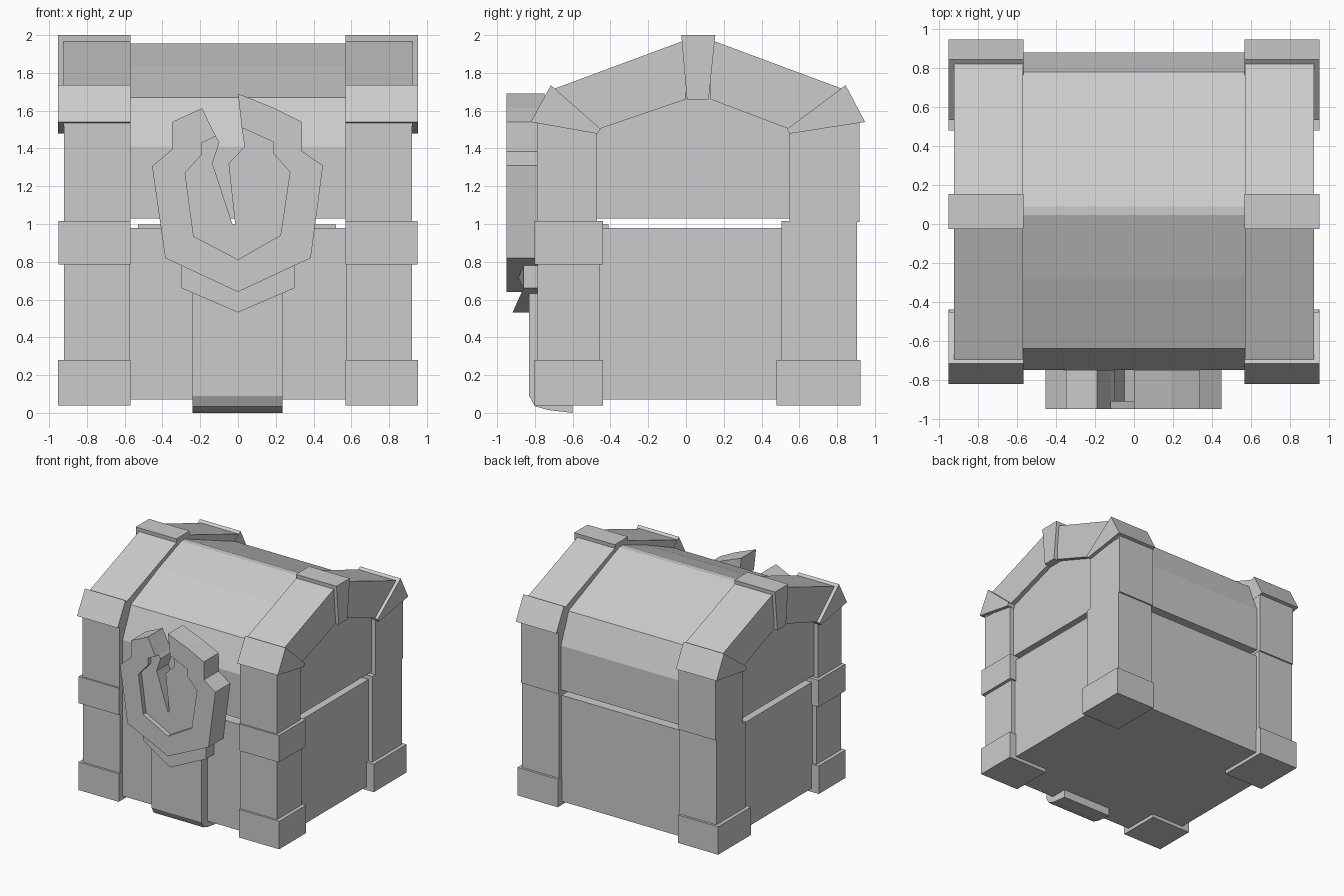
import bpy, bmesh

cube = bpy.data.objects.get("Cube")
if cube:
    bpy.data.objects.remove(cube, do_unlink=True)

GREY = (0.6, 0.6, 0.6, 1)
mat = bpy.data.materials.new("plain grey")
mat.use_nodes = True
mat.diffuse_color = GREY
bsdf = next(n for n in mat.node_tree.nodes if n.type == 'BSDF_PRINCIPLED')
bsdf.inputs["Base Color"].default_value = GREY


def prism(name, pts, lo, hi, axis):
    """Extrude a flat outline: 'x' takes (y, z) points, 'y' takes (x, z) points."""
    def place(p, d):
        return (d, p[0], p[1]) if axis == 'x' else (p[0], d, p[1])
    bm = bmesh.new()
    a = [bm.verts.new(place(p, lo)) for p in pts]
    b = [bm.verts.new(place(p, hi)) for p in pts]
    bm.faces.new(a)
    bm.faces.new(b[::-1])
    n = len(pts)
    for i in range(n):
        j = (i + 1) % n
        bm.faces.new((a[j], a[i], b[i], b[j]))
    bmesh.ops.recalc_face_normals(bm, faces=bm.faces)
    me = bpy.data.meshes.new(name)
    bm.to_mesh(me)
    bm.free()
    me.materials.append(mat)
    ob = bpy.data.objects.new(name, me)
    bpy.context.collection.objects.link(ob)
    return ob


def box(name, x, y, z):
    return prism(name, [(y[0], z[0]), (y[1], z[0]), (y[1], z[1]), (y[0], z[1])],
                 x[0], x[1], 'x')


# Chest body and the slim inner rim in the gap below the lid
box("body", (-0.885, 0.885), (-0.75, 0.87), (0.07, 0.98))
box("inner_rim", (-0.53, 0.52), (-0.62, -0.41), (0.97, 0.997))

# Arched lid
lid = [(-0.75, 1.03), (-0.75, 1.41), (-0.64, 1.67), (-0.27, 1.835), (0.045, 1.955),
       (0.09, 1.955), (0.78, 1.67), (0.88, 1.41), (0.88, 1.03)]
prism("lid", lid, -0.885, 0.885, 'x')

# Corner frame, same on both sides
for side, s in (("left", 1), ("right", -1)):
    def span(a, b):
        return sorted((s * a, s * b))

    # Posts, feet and front clasps
    box(f"{side}_front_lower_post", span(0.572, 0.922), (-0.785, -0.455), (0.1, 1.0))
    box(f"{side}_front_upper_post", span(0.57, 0.922), (-0.79, -0.472), (1.0, 1.54))
    box(f"{side}_back_lower_post", span(0.572, 0.922), (0.505, 0.905), (0.1, 1.015))
    box(f"{side}_back_upper_post", span(0.57, 0.922), (0.547, 0.918), (1.01, 1.54))
    box(f"{side}_front_foot", span(0.57, 0.953), (-0.803, -0.44), (0.04, 0.28))
    box(f"{side}_back_foot", span(0.57, 0.953), (0.48, 0.925), (0.04, 0.28))
    box(f"{side}_front_clasp", span(0.57, 0.95), (-0.803, -0.44), (0.785, 1.015))

    # Sloped lid bands, keystone and corner caps
    x0, x1 = span(0.57, 0.925)
    prism(f"{side}_front_band", [(-0.79, 1.52), (-0.70, 1.715), (0.0, 1.975), (0.0, 1.66),
                                 (-0.46, 1.503)], x0, x1, 'x')
    prism(f"{side}_back_band", [(0.918, 1.52), (0.83, 1.715), (0.13, 1.975), (0.13, 1.66),
                                (0.545, 1.503)], x0, x1, 'x')
    x0, x1 = span(0.568, 0.953)
    prism(f"{side}_keystone", [(-0.025, 2.0), (0.155, 2.0), (0.12, 1.66), (0.005, 1.66)],
          x0, x1, 'x')
    prism(f"{side}_front_cap", [(-0.715, 1.735), (-0.822, 1.54), (-0.47, 1.478),
                                (-0.452, 1.503)], x0, x1, 'x')
    prism(f"{side}_back_cap", [(0.845, 1.735), (0.948, 1.54), (0.548, 1.478),
                               (0.535, 1.503)], x0, x1, 'x')

# Lock emblem: open raised ring around a recessed cracked plate
outer = [(0, 1.69), (0.19, 1.615), (0.34, 1.54), (0.34, 1.385), (0.45, 1.31), (0.385, 0.82),
         (0, 0.64), (-0.385, 0.82), (-0.455, 1.305), (-0.35, 1.395), (-0.35, 1.54),
         (-0.19, 1.613)]
inner = [(0.02, 1.51), (0.185, 1.435), (0.185, 1.375), (0.275, 1.275), (0.225, 0.94),
         (0, 0.812), (-0.235, 0.935), (-0.28, 1.27), (-0.19, 1.37), (-0.19, 1.43),
         (-0.118, 1.465)]
crack = [(-0.098, 1.435), (-0.135, 1.32), (-0.03, 1.0), (-0.015, 1.0), (-0.05, 1.32),
         (0.035, 1.41)]
prism("emblem_ring", outer + inner[::-1], -0.95, -0.75, 'y')
prism("emblem_plate", inner + crack, -0.91, -0.75, 'y')

# Keeled bracket under the emblem
bracket = prism("emblem_bracket", [(-0.298, 0.78), (-0.298, 0.66), (0, 0.532),
                                   (0.298, 0.66), (0.298, 0.78), (0, 0.78)],
                -0.86, -0.74, 'y')
for v in bracket.data.vertices:
    if abs(v.co.x) < 0.01 and v.co.y < -0.8:
        v.co.y = -0.918

# Front strap that hooks under the body
strap = [(-0.74, 0.70), (-0.83, 0.70), (-0.83, 0.09), (-0.80, 0.035), (-0.73, 0.015),
         (-0.60, 0.0), (-0.60, 0.08), (-0.74, 0.08)]
prism("front_strap", strap, -0.24, 0.235, 'x')
